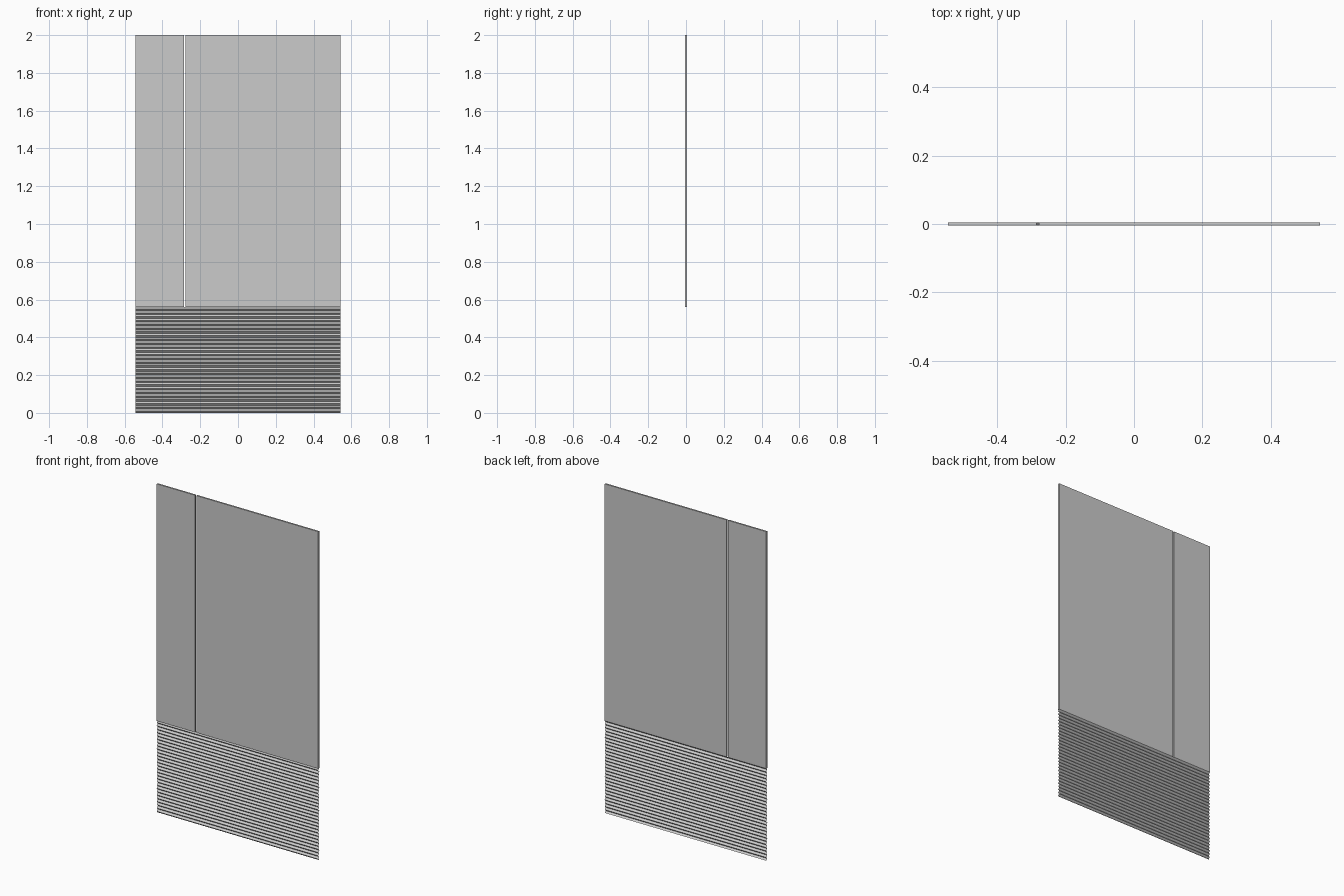
import bpy

if "Cube" in bpy.data.objects:
    bpy.data.objects.remove(bpy.data.objects["Cube"])

W = 0.543      # half width
T = 0.005      # half thickness
Z = 0.56       # bottom of the flat panels
FOLDS = 28


def make(name, verts, faces):
    me = bpy.data.meshes.new(name)
    me.from_pydata(verts, [], faces)
    ob = bpy.data.objects.new(name, me)
    bpy.context.collection.objects.link(ob)
    return ob


def panel(name, x0, x1):
    bpy.ops.mesh.primitive_cube_add(size=1, location=((x0 + x1) / 2, 0, (Z + 2) / 2))
    ob = bpy.context.object
    ob.name = name
    ob.scale = (x1 - x0, 2 * T, 2 - Z)


# flat upper panels with a narrow vertical gap
panel("narrow_panel", -W, -0.285)
panel("wide_panel", -0.277, W)

# pleated lower sheet, open at both ends
verts, faces = [], []
for i in range(2 * FOLDS + 1):
    y = T if i % 2 == 0 else -T
    z = Z * i / (2 * FOLDS)
    verts += [(-W, y, z), (W, y, z)]
    if i:
        a = 2 * i
        faces.append((a - 2, a - 1, a + 1, a))
make("pleated_sheet", verts, faces)
